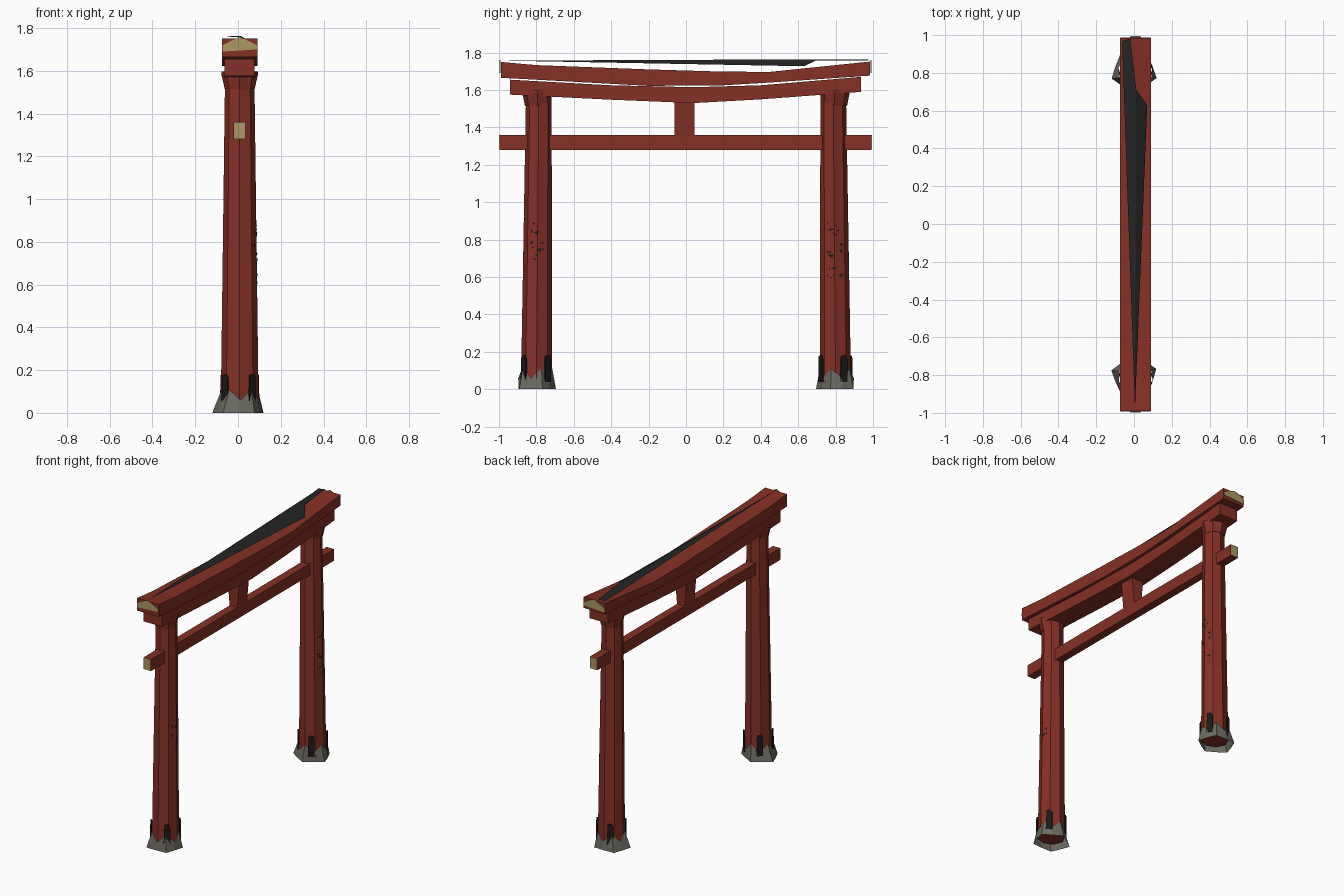
import bpy, bmesh, math, random
from mathutils import Vector

random.seed(4)
if "Cube" in bpy.data.objects:
    bpy.data.objects.remove(bpy.data.objects["Cube"], do_unlink=True)


def material(name, rgb):
    m = bpy.data.materials.new(name)
    m.use_nodes = True
    m.diffuse_color = (*rgb, 1)
    m.node_tree.nodes["Principled BSDF"].inputs["Base Color"].default_value = (*rgb, 1)
    m.node_tree.nodes["Principled BSDF"].inputs["Roughness"].default_value = 0.9
    return m


RED = material("vermilion red", (0.235, 0.030, 0.019))
STONE = material("grey stone", (0.150, 0.148, 0.122))
TAN = material("pale wood", (0.420, 0.310, 0.125))
ROOF = material("dark slate", (0.017, 0.019, 0.019))
BLACK = material("black paint", (0.010, 0.010, 0.010))
CX = 0.008  # centre line of the timber


def build(name, verts, faces, mat, fix_normals=True):
    bm = bmesh.new()
    vs = [bm.verts.new(v) for v in verts]
    for f in faces:
        bm.faces.new([vs[i] for i in f])
    if fix_normals:
        bmesh.ops.recalc_face_normals(bm, faces=bm.faces)
    me = bpy.data.meshes.new(name)
    bm.to_mesh(me)
    bm.free()
    me.materials.append(mat)
    ob = bpy.data.objects.new(name, me)
    bpy.context.collection.objects.link(ob)
    return ob


def loft(name, rings, mat, caps=True):
    """Skin a list of rings that all have the same number of points."""
    n = len(rings[0])
    verts = [p for r in rings for p in r]
    faces = [(k * n + i, k * n + (i + 1) % n, (k + 1) * n + (i + 1) % n, (k + 1) * n + i)
             for k in range(len(rings) - 1) for i in range(n)]
    if caps:
        faces += [tuple(range(n)), tuple(range(len(verts) - n, len(verts)))]
    return build(name, verts, faces, mat)


def beam(name, stations, half, mat=RED):
    """Beam along y through (y, bottom, top) stations."""
    return loft(name, [[(CX - half, y, b), (CX + half, y, b), (CX + half, y, t), (CX - half, y, t)]
                       for y, b, t in stations], mat)


def ring(cx, cy, rx, ry, z, n=8, turn=0.0):
    return [(cx + rx * math.cos(turn + math.tau * i / n),
             cy + ry * math.sin(turn + math.tau * i / n), z) for i in range(n)]


# Sagging double lintel
beam("lower_lintel", [(-0.94, 1.575, 1.655), (-0.4, 1.548, 1.625), (0.04, 1.53, 1.615),
                      (0.4, 1.55, 1.625), (0.935, 1.59, 1.67)], 0.07)
beam("upper_lintel", [(-0.99, 1.665, 1.75), (-0.8, 1.655, 1.733), (-0.2, 1.622, 1.71),
                      (0.2, 1.625, 1.698), (0.45, 1.64, 1.697), (0.985, 1.677, 1.752)], 0.083)

# Tie beam and centre strut
beam("tie_beam", [(-0.995, 1.28, 1.36), (0.99, 1.28, 1.36)], 0.028)
loft("centre_strut", [[(CX + x * w, -0.008 + y, z) for x, y in
                       ((-1, -0.053), (1, -0.053), (1, 0.053), (-1, 0.053))]
                      for w, z in ((0.028, 1.35), (0.045, 1.54))], RED)

# Pale end caps on both beams
for side, label in ((-1, "front"), (1, "back")):
    y = side * 0.9915 - 0.0025
    gable = [(-0.08, 1.69), (0.08, 1.70), (0.08, 1.72), (0, 1.76), (-0.08, 1.72)]
    loft(label + "_gable_cap", [[(CX + x, yy, z) for x, z in gable]
                                for yy in (y - 0.002, y + 0.002)], TAN)
    y = side * 0.9945 - 0.0025
    beam(label + "_tie_cap", [(y - 0.002, 1.281, 1.359), (y + 0.002, 1.281, 1.359)], 0.027, TAN)

# Thin folded roof sheet
build("roof_sheet",
      [(0.005, -0.98, 1.757), (0.07, 0.63, 1.727), (0.012, 0.71, 1.764),
       (-0.02, 0.98, 1.764), (-0.063, 0.97, 1.757)],
      [(0, 1, 2), (0, 2, 3), (0, 3, 4)], ROOF, False)


def post(label, side, turn):
    # Tapered post: inner edge upright, outer edge leaning in
    def centre(z):
        return side * (0.80 - 0.013 * z / 1.55)

    def radius(z):
        k = z / 1.55
        return 0.089 - 0.02 * k, 0.083 - 0.014 * k

    def section(z):
        return ring(CX, centre(z), *radius(z), z)

    loft(label + "_post", [section(0.03), section(1.56)], RED)

    # Flared capital
    cy = side * 0.795
    loft(label + "_capital", [ring(CX, cy, 0.07, 0.066, 1.515), ring(CX, cy, 0.086, 0.08, 1.585),
                              ring(CX, cy, 0.086, 0.08, 1.597)], RED)

    # Jagged stone footing, open underneath
    n = 10
    base, crown = [], []
    for i in range(n):
        a = turn + math.tau * i / n
        r = 0.125 if i % 2 == 0 else 0.104
        base.append((r * math.cos(a), side * 0.805 + 0.88 * r * math.sin(a), 0))
        r = 0.088 if i % 2 == 0 else 0.094
        crown.append((CX + r * math.cos(a), side * 0.803 + r * math.sin(a),
                      0.11 if i % 2 == 0 else 0.06))
    loft(label + "_footing", [base, crown], STONE, caps=False)

    # Black tongues of paint round the foot of the post
    for i in range(4):
        a = math.radians(35) + math.tau * i / 4 + turn * 0.3
        out, along = Vector((math.cos(a), math.sin(a), 0)), Vector((-math.sin(a), math.cos(a), 0))
        mid = Vector((CX, centre(0.1), 0))
        outline = [(-0.022, 0.04), (0.02, 0.04), (0.02, 0.16), (0.008, 0.182), (-0.016, 0.178)]
        loft(f"{label}_paint_tongue_{i}",
             [[mid + out * r + along * w + Vector((0, 0, z)) for w, z in outline]
              for r in (0.086, 0.094)], BLACK)

    # Worn flecks of black paint on the +x faces of the post
    groups = (0.86, 0.75, 0.63) if side > 0 else (0.87, 0.76, 0.72)
    verts, faces = [], []
    for z0 in groups:
        for _ in range(7 if side > 0 else 4):
            z = z0 + random.uniform(-0.035, 0.035)
            off = random.uniform(-0.04, 0.04)
            rx, ry = radius(z)
            slope = (1 - math.cos(math.pi / 4)) * rx / (math.sin(math.pi / 4) * ry)
            w, h = random.uniform(0.003, 0.014), random.uniform(0.006, 0.018)
            k = len(verts)
            for dy, dz in ((-w, 0), (w * 0.3, -h), (w, h * 0.4)):
                y = off + dy
                verts.append((CX + rx - slope * abs(y) + 0.004, centre(z) + y, z + dz))
            faces.append((k, k + 1, k + 2))
    build(label + "_paint_flecks", verts, faces, BLACK, False)


post("front", -1, 0.35)
post("back", 1, -0.3)
